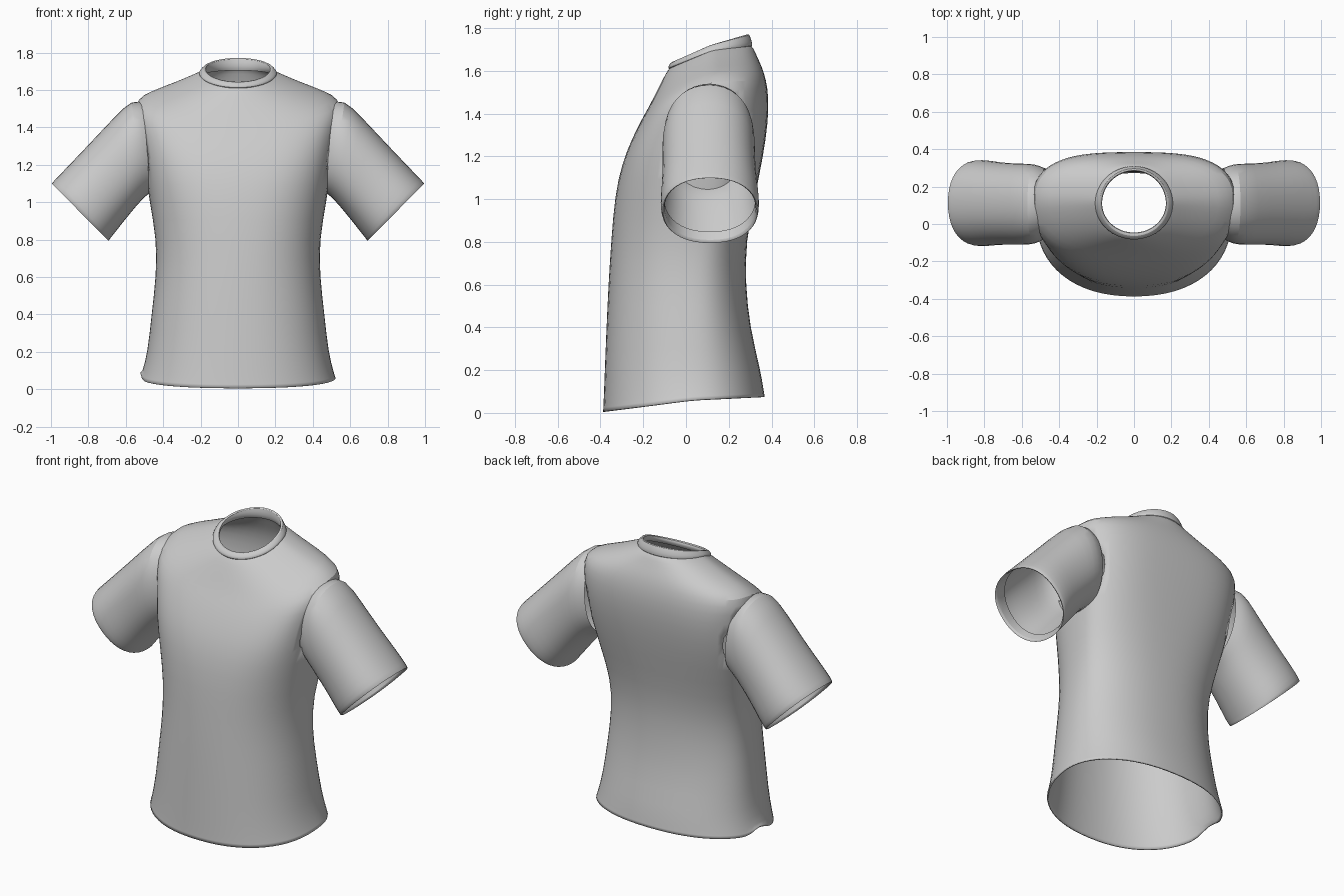
import bpy
import bmesh
from math import sin, cos, pi, copysign

cube = bpy.data.objects.get("Cube")
if cube:
    bpy.data.objects.remove(cube)

cloth = bpy.data.materials.new("grey cloth")
cloth.use_nodes = True
GREY = (0.6, 0.6, 0.6, 1)
cloth.diffuse_color = GREY
cloth.node_tree.nodes["Principled BSDF"].inputs["Base Color"].default_value = GREY


def power(v, e):
    return copysign(abs(v) ** e, v)


def level_ring(half_w, front, side_y, back, z_front, z_side, z_back, e, n=32):
    """Closed loop around the torso, tilting from front to back."""
    pts = []
    for i in range(n):
        a = 2 * pi * i / n
        c, s = power(cos(a), e), power(sin(a), e)
        y_end, z_end = (back, z_back) if s > 0 else (front, z_front)
        pts.append((half_w * c, side_y + (y_end - side_y) * abs(s),
                    z_side + (z_end - z_side) * abs(s)))
    return pts


def arm_ring(top_x, top_z, low_x, low_z, front, back, e=0.9, n=20):
    """Closed loop around the arm, given by its upper and lower points."""
    pts = []
    for i in range(n):
        a = 2 * pi * i / n
        t = 0.5 + 0.5 * power(cos(a), e)
        y = (front + back) / 2 + (back - front) / 2 * power(sin(a), e)
        pts.append((low_x + (top_x - low_x) * t, y, low_z + (top_z - low_z) * t))
    return pts


def loft(name, rings, thickness, mirror=False, edit=None):
    bm = bmesh.new()
    loops = [[bm.verts.new(p) for p in ring] for ring in rings]
    for a, b in zip(loops, loops[1:]):
        for i in range(len(a)):
            j = (i + 1) % len(a)
            bm.faces.new((a[i], a[j], b[j], b[i]))
    if edit:
        edit(bm, loops)
    bmesh.ops.recalc_face_normals(bm, faces=bm.faces)
    mesh = bpy.data.meshes.new(name)
    bm.to_mesh(mesh)
    bm.free()
    mesh.materials.append(cloth)
    obj = bpy.data.objects.new(name, mesh)
    bpy.context.collection.objects.link(obj)
    if mirror:
        obj.modifiers.new("Mirror", 'MIRROR')
    sub = obj.modifiers.new("Smooth", 'SUBSURF')
    sub.levels = sub.render_levels = 1
    if thickness:
        solid = obj.modifiers.new("Cloth", 'SOLIDIFY')
        solid.thickness = thickness
        solid.offset = -1
    for o in bpy.context.selected_objects:
        o.select_set(False)
    obj.select_set(True)
    bpy.context.view_layer.objects.active = obj
    bpy.ops.object.shade_smooth_by_angle(angle=0.9)
    return obj


def open_body(bm, loops):
    # side slit at the right hem
    loops[0][16].co.z += 0.05
    # armholes hidden inside the sleeves
    holes = []
    for f in bm.faces:
        c = f.calc_center_median()
        if abs(c.x) > 0.44 and ((c.y - 0.11) / 0.17) ** 2 + ((c.z - 1.29) / 0.19) ** 2 < 1:
            holes.append(f)
    bmesh.ops.delete(bm, geom=holes, context='FACES')


# Body: hem, waist, chest, shoulders, neck
body = loft("shirt_body", [
    level_ring(0.525, -0.39, 0.03, 0.37, 0.005, 0.06, 0.075, 0.9),
    level_ring(0.515, -0.388, 0.03, 0.365, 0.04, 0.09, 0.105, 0.9),
    level_ring(0.485, -0.382, 0.03, 0.35, 0.2, 0.2, 0.2, 0.9),
    level_ring(0.465, -0.374, 0.03, 0.30, 0.4, 0.4, 0.4, 0.9),
    level_ring(0.44, -0.365, 0.03, 0.28, 0.6, 0.6, 0.6, 0.9),
    level_ring(0.437, -0.352, 0.05, 0.28, 0.8, 0.8, 0.8, 0.87),
    level_ring(0.475, -0.335, 0.09, 0.325, 1.02, 1.0, 1.02, 0.8),
    level_ring(0.50, -0.30, 0.11, 0.362, 1.17, 1.18, 1.2, 0.7),
    level_ring(0.515, -0.255, 0.12, 0.385, 1.28, 1.33, 1.36, 0.65),
    level_ring(0.54, -0.21, 0.12, 0.388, 1.37, 1.47, 1.48, 0.68),
    level_ring(0.55, -0.175, 0.12, 0.375, 1.43, 1.555, 1.56, 0.75),
    level_ring(0.46, -0.145, 0.12, 0.358, 1.49, 1.595, 1.615, 0.85),
    level_ring(0.33, -0.11, 0.12, 0.332, 1.56, 1.64, 1.67, 0.95),
    level_ring(0.23, -0.085, 0.12, 0.315, 1.605, 1.685, 1.71, 1),
    level_ring(0.195, -0.07, 0.12, 0.30, 1.62, 1.7, 1.72, 1),
], 0.008, edit=open_body)

# Sleeves: shoulder seam to cuff
loft("sleeves", [
    arm_ring(0.50, 1.53, 0.45, 1.06, -0.08, 0.30),
    arm_ring(0.565, 1.557, 0.495, 1.03, -0.112, 0.325),
    arm_ring(0.66, 1.46, 0.54, 0.98, -0.115, 0.325),
    arm_ring(0.80, 1.31, 0.61, 0.895, -0.112, 0.33),
    arm_ring(0.92, 1.185, 0.66, 0.83, -0.122, 0.345),
    arm_ring(0.985, 1.117, 0.687, 0.798, -0.122, 0.345),
    arm_ring(1.003, 1.098, 0.69, 0.788, -0.112, 0.338),
    arm_ring(0.985, 1.10, 0.70, 0.802, -0.10, 0.325),
    arm_ring(0.92, 1.165, 0.672, 0.845, -0.105, 0.328),
], 0, mirror=True)

# Collar: raised band around the neck, rolled over to the inside
loft("collar", [
    level_ring(0.195, -0.07, 0.11, 0.30, 1.60, 1.68, 1.71, 1),
    level_ring(0.212, -0.086, 0.11, 0.312, 1.612, 1.69, 1.715, 1),
    level_ring(0.208, -0.083, 0.11, 0.31, 1.625, 1.70, 1.735, 1),
    level_ring(0.185, -0.065, 0.11, 0.297, 1.645, 1.722, 1.775, 1),
    level_ring(0.172, -0.048, 0.11, 0.285, 1.643, 1.718, 1.772, 1),
    level_ring(0.17, -0.044, 0.11, 0.28, 1.625, 1.695, 1.725, 1),
    level_ring(0.185, -0.055, 0.11, 0.29, 1.605, 1.68, 1.705, 1),
], 0)
